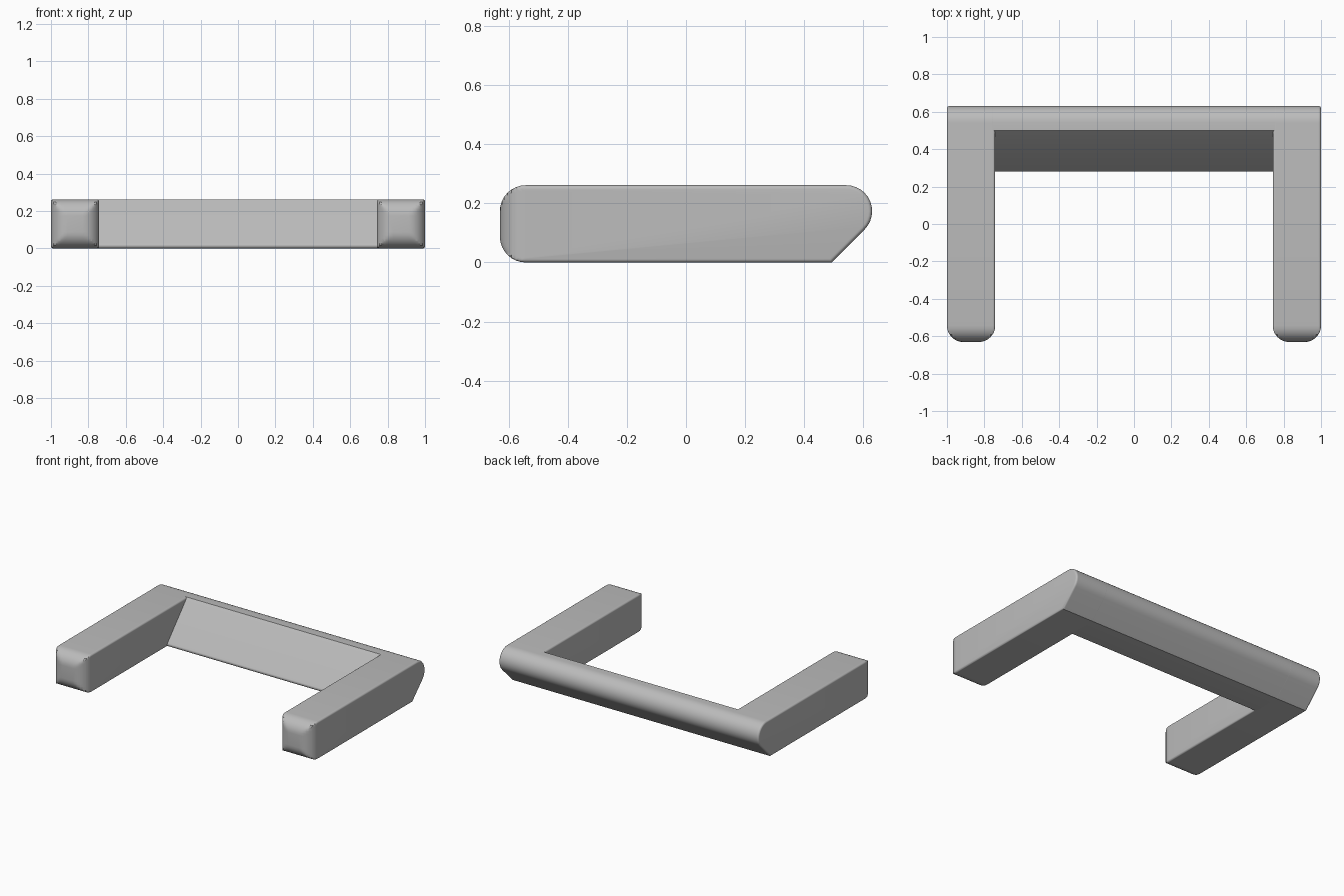
import bpy, bmesh, math
from mathutils import Vector

if "Cube" in bpy.data.objects:
    bpy.data.objects.remove(bpy.data.objects["Cube"])

H, Y, R = 0.262, 0.631, 0.088      # height, half depth, large rounding
IN, E = 0.742, 0.013               # inner face of the legs, small edge rounding

grey = bpy.data.materials.new("plain grey")
grey.diffuse_color = (0.5, 0.5, 0.5, 1)
grey.use_nodes = True
grey.node_tree.nodes["Principled BSDF"].inputs["Base Color"].default_value = grey.diffuse_color


def arc(cy, cz, r, a0, a1, n=8):
    return [Vector((cy + r * math.cos(math.radians(a0 + (a1 - a0) * i / n)),
                    cz + r * math.sin(math.radians(a0 + (a1 - a0) * i / n))))
            for i in range(n + 1)]


def inset(pts, d):
    """Move a counter-clockwise outline inwards by d with mitred corners."""
    out = []
    for i, p in enumerate(pts):
        a = (p - pts[i - 1]).normalized()
        b = (pts[(i + 1) % len(pts)] - p).normalized()
        na, nb = Vector((-a.y, a.x)), Vector((-b.y, b.x))
        out.append(p + (na + nb) * d / (1 + na.dot(nb)))
    return out


def loft(name, sections):
    """Skin a list of (x, outline) sections and close both ends."""
    bm = bmesh.new()
    rings = [[bm.verts.new((x, p.x, p.y)) for p in pts] for x, pts in sections]
    n = len(rings[0])
    for a, b in zip(rings, rings[1:]):
        for i in range(n):
            j = (i + 1) % n
            bm.faces.new((a[i], a[j], b[j], b[i]))
    bm.faces.new(rings[0])
    bm.faces.new(rings[-1])
    bmesh.ops.recalc_face_normals(bm, faces=bm.faces)
    me = bpy.data.meshes.new(name)
    bm.to_mesh(me)
    bm.free()
    ob = bpy.data.objects.new(name, me)
    bpy.context.collection.objects.link(ob)
    me.materials.append(grey)
    bpy.ops.object.select_all(action='DESELECT')
    ob.select_set(True)
    bpy.context.view_layer.objects.active = ob
    bpy.ops.object.shade_smooth_by_angle(angle=math.radians(28))
    return ob


def drop(off, r):
    """Depth of a quarter-round of radius r at distance off from the edge."""
    return r - math.sqrt(max(0, r * r - (r - off) ** 2)) if off < r else 0


# shared back edge: chamfer below, rounded above
back = arc(Y - R, H - R, R, -45, 90, 12)
heel = Vector((back[0].x - back[0].y, 0))

# legs: rounded side profile, with the front end also rounded in plan
side = [heel] + back + arc(-Y + R, H - R, R, 90, 180) + arc(-Y + R, R, R, 180, 270)
steps = [r * (1 - math.sin(math.pi / 2 * i / n)) for r, n in ((R, 8), (E, 4)) for i in range(n)]
steps = sorted(set([0.0] + steps))
offsets = [(IN + s, s) for s in steps] + [(1 - s, s) for s in reversed(steps)]
for sign, label in ((-1, "left_leg"), (1, "right_leg")):
    sections = []
    for x, s in offsets:
        front = -Y + drop(s, R)
        sections.append((sign * x, [Vector((max(p.x, front), p.y)) for p in inset(side, drop(s, E))]))
    loft(label, sections)

# crossbar: sloping inner face with a softly rounded lower lip
foot, top, lip = Vector((0.263, 0)), Vector((0.5, H)), 0.015
slope = math.degrees(math.atan2(H, top.x - foot.x))
reach = lip / math.tan(math.radians(slope / 2))
bar = [heel] + back + [top] + arc(foot.x + reach, lip, lip, 90 + slope, 270)
loft("crossbar", [(-IN - E, bar), (IN + E, bar)])
